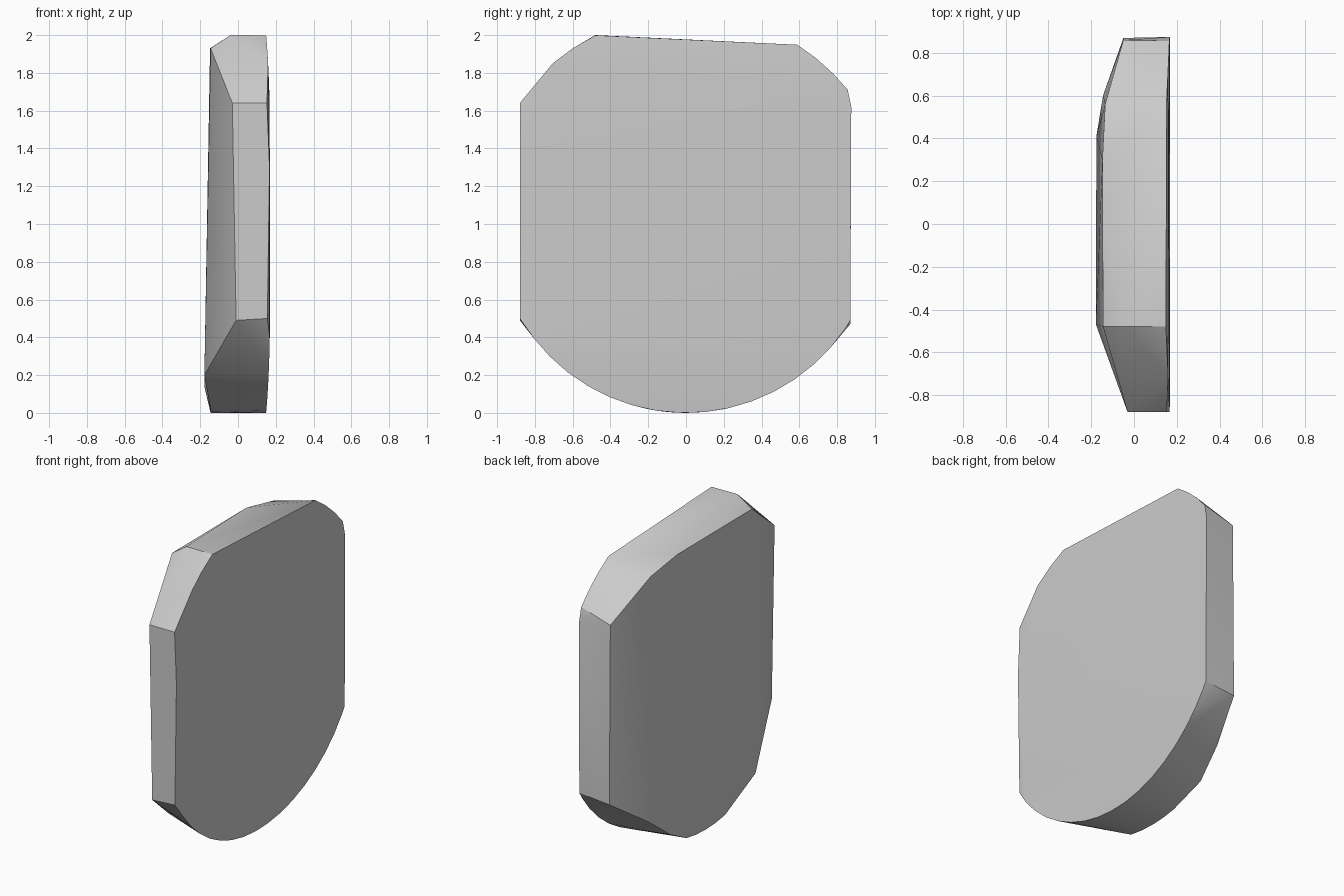
import bpy, bmesh
from math import sin, cos, atan2

cube = bpy.data.objects.get("Cube")
if cube:
    bpy.data.objects.remove(cube, do_unlink=True)

CENTRE = 1.02  # height of the centre shared by the rim arcs


def arc(start, end, radius, steps):
    """Points (y, z) on an arc about the rim centre."""
    turn = [start + (end - start) * i / steps for i in range(steps + 1)]
    return [(radius * cos(a), CENTRE + radius * sin(a)) for a in turn]


def angle(y, z):
    return atan2(z - CENTRE, y)


def bulge(z):
    """Nearly flat left face, falling away slightly at top and bottom."""
    return 0.171 - 0.022 * (z - 1) ** 4


# Rim of the broad left face: round base, flat sides, rounded upper corners
rim = arc(angle(-0.88, 0.5), angle(0.86, 0.44), 1.02, 16)
rim += arc(angle(0.855, 1.71), angle(0.59, 1.95), 1.1, 3)
rim += arc(angle(-0.48, 2), angle(-0.7, 1.845), 1.09, 2)
rim += [(-0.88, 1.64), (-0.88, 0.5), (0.875, 1.62), (0.87, 0.49)]
left_rim = [(bulge(z) - (0.014 if y < -0.87 else 0), y, z) for y, z in rim]
left_rim.append((bulge(1.3) - 0.004, -0.88, 1.3))

# Inner edge of the side walls, where the right face starts to slope
wall_edge = [
    (-0.03, -0.88, 1.64), (-0.01, -0.88, 0.49),
    (-0.04, -0.48, 2), (-0.05, 0.86, 1.65), (-0.05, 0.87, 0.47),
]
# Raised middle of the right face
crown = [
    (-0.145, -0.48, 1.93), (-0.148, 0.3, 1.93), (-0.135, 0.56, 1.88),
    (-0.145, 0.6, 0.28), (-0.176, 0.41, 0.13), (-0.178, -0.47, 0.2),
]
# Lower rim of the right face
lower_rim = [(-0.145, y, z) for y, z in arc(angle(-0.2, 0.02), angle(0.2, 0.02), 1.02, 4)]

bm = bmesh.new()
for point in left_rim + wall_edge + crown + lower_rim:
    bm.verts.new(point)
hull = bmesh.ops.convex_hull(bm, input=bm.verts)
spare = {v for v in hull["geom_interior"] + hull["geom_unused"]
         if isinstance(v, bmesh.types.BMVert)}
bmesh.ops.delete(bm, geom=list(spare), context="VERTS")
bmesh.ops.recalc_face_normals(bm, faces=bm.faces)

mesh = bpy.data.meshes.new("rounded_slab")
bm.to_mesh(mesh)
bm.free()
slab = bpy.data.objects.new("rounded_slab", mesh)
bpy.context.collection.objects.link(slab)

# Plain grey material
grey = bpy.data.materials.new("plain_grey")
grey.use_nodes = True
grey.diffuse_color = (0.6, 0.6, 0.6, 1)
grey.node_tree.nodes["Principled BSDF"].inputs["Base Color"].default_value = grey.diffuse_color
mesh.materials.append(grey)

# Soft facets with crisp main edges
bpy.ops.object.select_all(action="DESELECT")
slab.select_set(True)
bpy.context.view_layer.objects.active = slab
bpy.ops.object.shade_smooth_by_angle(angle=0.5)
